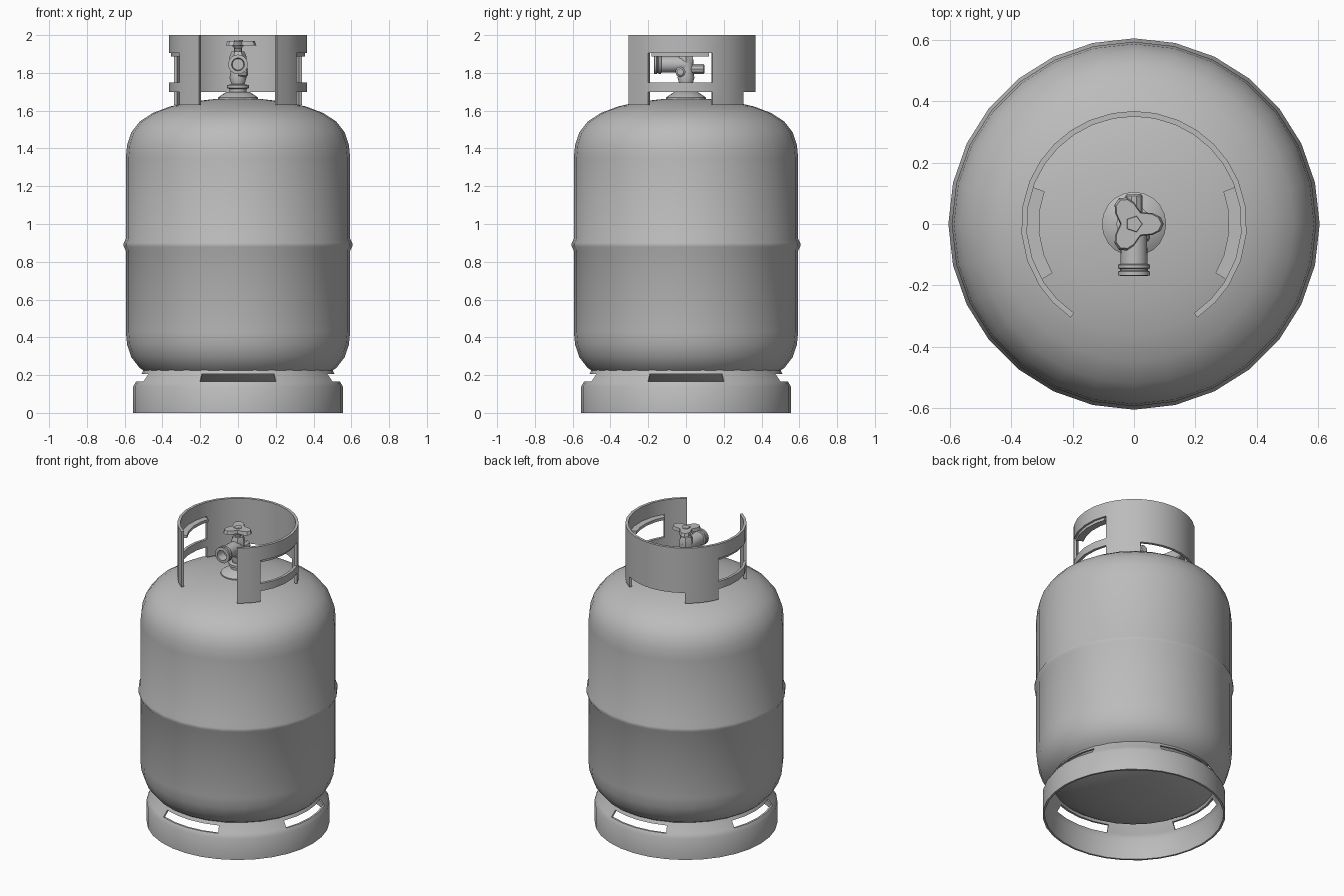
import bpy, bmesh
from math import sin, cos, pi, radians
from mathutils import Matrix

if "Cube" in bpy.data.objects:
    bpy.data.objects.remove(bpy.data.objects["Cube"], do_unlink=True)

GREY = (0.5, 0.5, 0.5, 1)
paint = bpy.data.materials.new("grey_paint")
paint.use_nodes = True
paint.diffuse_color = GREY
paint.node_tree.nodes["Principled BSDF"].inputs["Base Color"].default_value = GREY


def finish(name, bm, matrix=None, angle=35):
    bmesh.ops.remove_doubles(bm, verts=bm.verts, dist=1e-5)
    bmesh.ops.recalc_face_normals(bm, faces=bm.faces)
    if matrix:
        bm.transform(matrix)
    mesh = bpy.data.meshes.new(name)
    bm.to_mesh(mesh)
    bm.free()
    mesh.materials.append(paint)
    obj = bpy.data.objects.new(name, mesh)
    bpy.context.collection.objects.link(obj)
    bpy.ops.object.select_all(action='DESELECT')
    obj.select_set(True)
    bpy.context.view_layer.objects.active = obj
    bpy.ops.object.shade_smooth_by_angle(angle=radians(angle))
    return obj


def turned(name, profile, segments, matrix=None, angle=35):
    """Revolve a (radius, height) profile about z."""
    bm = bmesh.new()
    verts = [bm.verts.new((r, 0, z)) for r, z in profile]
    edges = [bm.edges.new(pair) for pair in zip(verts, verts[1:])]
    bmesh.ops.spin(bm, geom=verts + edges, cent=(0, 0, 0), axis=(0, 0, 1),
                   angle=2 * pi, steps=segments)
    return finish(name, bm, matrix, angle)


def shell(name, rows, angles, thickness, keep=lambda a, j: True, closed=False):
    """Curved plate with thickness; cells refused by keep() become openings."""
    bm = bmesh.new()
    n, m = len(angles), len(rows) - 1
    cols = n if closed else n - 1

    def ring(off):
        return [[bm.verts.new(((r - off) * cos(radians(a)), (r - off) * sin(radians(a)), z))
                 for r, z in rows] for a in angles]
    outer, inner = ring(0), ring(thickness)

    def solid(i, j):
        if closed:
            i %= cols
        if not (0 <= i < cols and 0 <= j < m):
            return False
        end = angles[(i + 1) % n] + (360 if i + 1 == n else 0)
        return keep((angles[i] + end) / 2, j)

    for i in range(cols):
        for j in range(m):
            if not solid(i, j):
                continue
            k = (i + 1) % n
            for g in (outer, inner):
                bm.faces.new((g[i][j], g[k][j], g[k][j + 1], g[i][j + 1]))
            sides = (((i - 1, j), (i, j), (i, j + 1)), ((i + 1, j), (k, j), (k, j + 1)),
                     ((i, j - 1), (i, j), (k, j)), ((i, j + 1), (i, j + 1), (k, j + 1)))
            for cell, (a, b), (c, d) in sides:
                if not solid(*cell):
                    bm.faces.new((outer[a][b], outer[c][d], inner[c][d], inner[a][b]))
    loose = [v for v in bm.verts if not v.link_faces]
    bmesh.ops.delete(bm, geom=loose, context='VERTS')
    return finish(name, bm)


# Tank: the lower half mirrors the upper half about the weld seam
SEAM = 0.89
upper = [(0, 1.665), (.12, 1.662), (.25, 1.647), (.36, 1.622), (.45, 1.588), (.52, 1.543),
         (.565, 1.485), (.587, 1.42), (.594, 1.35), (.594, .92), (.605, .90)]
lower = [(r, 2 * SEAM - z) for r, z in reversed(upper)]
turned("tank", upper + lower, 28)

# Foot ring with four vent slots
foot_angles = []
for q in range(4):
    foot_angles += [q * 90 + a for a in (-22, -11, 0, 11, 22, 33.5, 45, 56.5)]
shell("foot_ring", [(.555, 0), (.555, .14), (.54, .165), (.512, .205), (.5, .228)],
      foot_angles, .013,
      lambda a, j: not (j == 2 and abs((a + 45) % 90 - 45) < 22), closed=True)

# Guard collar: open at the front, hand windows at the sides, four legs
half = [-56, -44, -33, -19, -5, 9, 22.5, 34, 45, 56, 67, 79]
collar_angles = half + [90] + [180 - a for a in reversed(half)]


def collar_cell(a, j):
    a = min(a, 180 - a)
    window = -33 < a < 22.5
    if j == 0:
        return not window and a < 56
    return not (j == 2 and window)


shell("guard_collar", [(.368, z) for z in (1.63, 1.70, 1.75, 1.905, 2.0)],
      collar_angles, .018, collar_cell)

# Folded grip lips under the top of each hand window
grip = [-31, -19, -5, 9, 20]
for side, angs in (("right", grip), ("left", [180 - a for a in grip])):
    shell(side + "_grip_lip", [(.355, 1.887), (.355, 1.905)], angs, .045)

# Valve boss, body and spindle
turned("valve_boss", [(0, 1.65), (.105, 1.65), (.105, 1.67), (.06, 1.70), (0, 1.70)], 20)
turned("valve_neck", [(0, 1.69), (.045, 1.69), (.045, 1.715), (.058, 1.72), (.058, 1.735),
                      (.035, 1.74), (.045, 1.775), (.04, 1.80), (.04, 1.87), (0, 1.87)], 12)
turned("bonnet_nut", [(0, 1.85), (.044, 1.855), (.044, 1.89), (.034, 1.912), (0, 1.912)], 6)
turned("spindle", [(0, 1.90), (.02, 1.90), (.02, 1.93), (.035, 1.95), (0, 1.95)], 10)


def aimed(y, z, degrees, axis):
    return Matrix.Translation((0, y, z)) @ Matrix.Rotation(radians(degrees), 4, axis)


# Hollow outlet to the front, stub to the back, plug on the side
turned("outlet", [(0, 0), (.042, .0), (.044, .13), (.052, .133), (.052, .144), (.045, .147),
                  (.045, .152), (.052, .155), (.052, .168), (.034, .17), (.03, .11), (0, .11)],
       16, aimed(0, 1.845, 90, 'X'))
turned("relief_stub", [(0, 0), (.028, 0), (.028, .092), (.022, .097), (0, .097)],
       10, aimed(0, 1.82, -90, 'X'))
turned("side_plug", [(0, 0), (.027, 0), (.027, .045), (.018, .052), (0, .052)],
       8, aimed(-.03, 1.805, 90, 'Y'))

# Three-lobed handwheel with a five-sided hub
bm = bmesh.new()
rim = [bm.verts.new((r * cos(t), r * sin(t), 1.946))
       for t in (2 * pi * i / 24 for i in range(24))
       for r in (.071 + .026 * cos(3 * t),)]
base = bm.faces.new(rim)
up = bmesh.ops.extrude_face_region(bm, geom=[base], use_keep_orig=True)
top = [v for v in up["geom"] if isinstance(v, bmesh.types.BMVert)]
bmesh.ops.translate(bm, verts=top, vec=(0, 0, .022))
bmesh.ops.scale(bm, verts=top, vec=(.92, .92, 1))
finish("handwheel", bm)
turned("handwheel_hub", [(0, 1.96), (.03, 1.96), (.026, 1.973), (0, 1.973)], 5)
